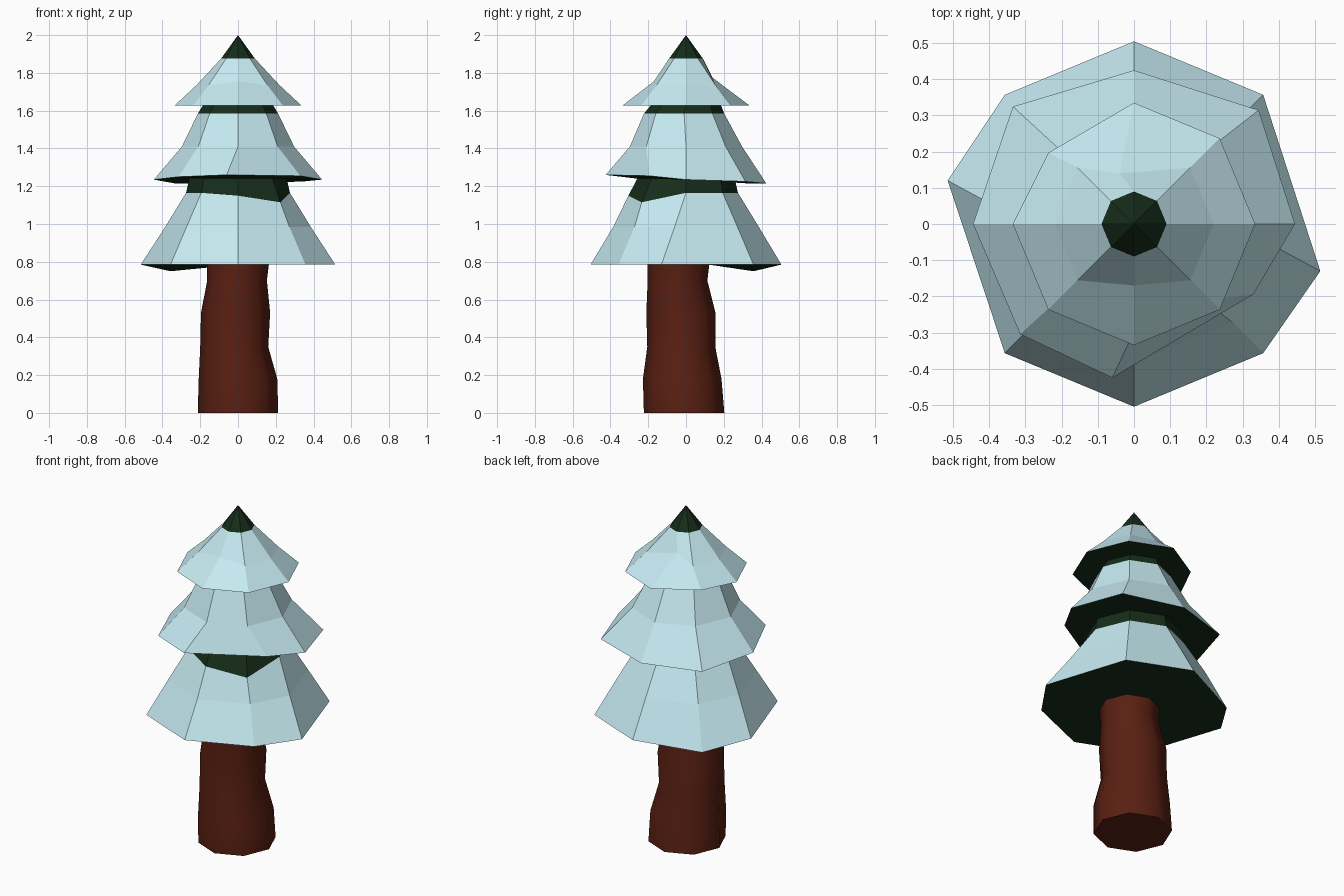
import bpy, bmesh, math

if "Cube" in bpy.data.objects:
    bpy.data.objects.remove(bpy.data.objects["Cube"])

N = 8

def material(name, rgb):
    m = bpy.data.materials.new(name)
    m.diffuse_color = (*rgb, 1)
    m.use_nodes = True
    m.node_tree.nodes["Principled BSDF"].inputs["Base Color"].default_value = m.diffuse_color
    return m

def octagon(r, z, cx=0, cy=0):
    """Eight corners, counter-clockwise from +x."""
    angles = [math.tau * i / N for i in range(N)]
    return [(cx + r * math.cos(a), cy + r * math.sin(a), z) for a in angles]

def loft(name, rings, mats, slots, nudges={}):
    """Skin a stack of octagons, shift single corners, weld the tip, cap the ends."""
    bm = bmesh.new()
    vs = [[bm.verts.new(p) for p in ring] for ring in rings]
    for (a, b), slot in zip(zip(vs, vs[1:]), slots):
        for i in range(N):
            j = (i + 1) % N
            bm.faces.new((a[i], a[j], b[j], b[i])).material_index = slot
    bm.faces.new(vs[0][::-1]).material_index = len(mats) - 1
    for (ring, corner), shift in nudges.items():
        for axis in range(3):
            vs[ring][corner].co[axis] += shift[axis]
    bmesh.ops.remove_doubles(bm, verts=bm.verts, dist=0.0001)
    me = bpy.data.meshes.new(name)
    bm.to_mesh(me)
    bm.free()
    for m in mats:
        me.materials.append(m)
    ob = bpy.data.objects.new(name, me)
    bpy.context.collection.objects.link(ob)
    return ob

bark = material("bark", (0.1, 0.014, 0.006))
snow = material("snow", (0.56, 0.82, 0.88))
needles = material("needles", (0.008, 0.026, 0.01))

# Crooked trunk: radius, height, centre
trunk = loft("trunk", [octagon(.213, 0, 0, -.01), octagon(.208, .18, 0, -.02),
                       octagon(.18, .35, -.02, -.025), octagon(.183, .53, -.013, -.027),
                       octagon(.158, .7, -.005, -.045), octagon(.165, .8, 0, -.04)],
             [bark], [0] * 5)
for p in trunk.data.polygons:
    p.use_smooth = True
trunk.data.set_sharp_from_angle(angle=math.radians(60))

# Foliage: rim, middle, top of each snowy skirt, then the dark neck under the next
foliage = [octagon(.505, .785), octagon(.385, .985), octagon(.275, .1.real + 1.065), octagon(.258, 1.24),
           octagon(.445, 1.235), octagon(.297, 1.41), octagon(.212, 1.585, 0, -.01), octagon(.185, 1.63),
           octagon(.335, 1.628), octagon(.22, 1.735), octagon(.09, 1.875), octagon(0, 2)]
skirt_and_neck = [0, 0, 1, 1]

# Single corners pulled out of the regular shape, by (ring, corner)
nudges = {(0, 0): (.01, -.13, 0), (0, 4): (-.01, .12, 0), (0, 3): (0, 0, -.035),
          (1, 0): (0, -.06, 0), (1, 4): (0, .05, 0),
          (2, 7): (.03, -.04, -.05), (2, 6): (0, -.03, -.015),
          (4, 6): (-.06, .02, .025), (4, 7): (.015, .12, .02), (4, 5): (0, .01, .015),
          (4, 3): (-.02, .01, -.02), (4, 1): (.03, 0, -.01), (4, 2): (0, -.02, -.02),
          (9, 2): (-.04, -.08, .04), (9, 6): (0, .05, .02), (8, 3): (0, -.04, 0)}
loft("snowy_foliage", foliage, [snow, needles], skirt_and_neck * 3, nudges)
